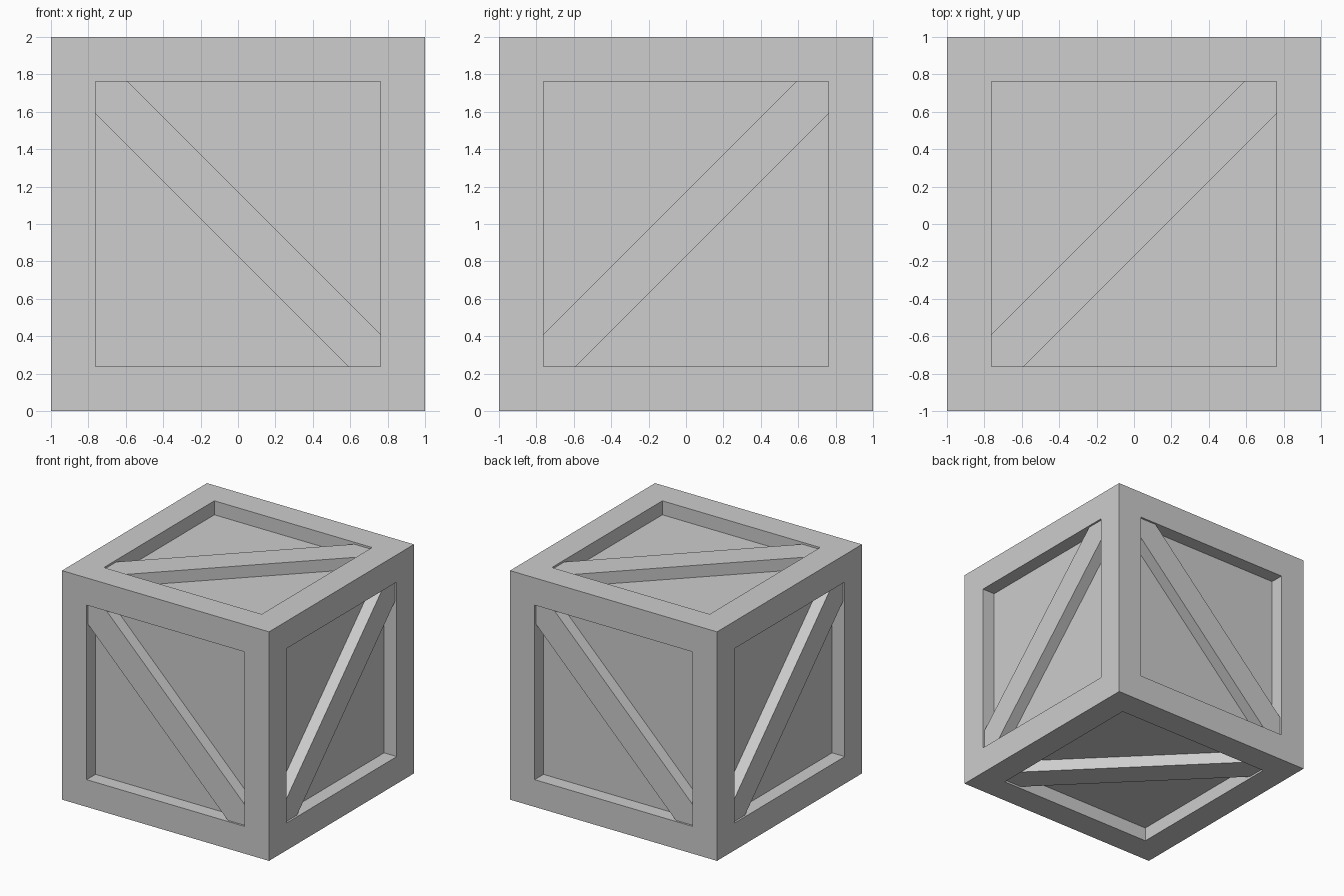
import bpy
import bmesh
from mathutils import Matrix, Vector

FRAME = 0.238        # width of the border on each side
PANEL_DEPTH = 0.122  # how far the panels sit behind the border
BRACE_DEPTH = 0.017  # how far the braces sit behind the border
BRACE_RUN = 0.172    # brace half-width measured along the border
EMBED = 0.02         # brace ends tucked into the border

cube = bpy.data.objects.get("Cube")
if cube:
    bpy.data.objects.remove(cube, do_unlink=True)

grey = bpy.data.materials.new("plain grey")
grey.use_nodes = True
grey.diffuse_color = (0.61, 0.61, 0.61, 1)
grey.node_tree.nodes["Principled BSDF"].inputs["Base Color"].default_value = grey.diffuse_color


def add_object(name, bm, matrix):
    bmesh.ops.recalc_face_normals(bm, faces=bm.faces)
    mesh = bpy.data.meshes.new(name)
    bm.to_mesh(mesh)
    bm.free()
    mesh.materials.append(grey)
    obj = bpy.data.objects.new(name, mesh)
    obj.matrix_world = matrix
    bpy.context.collection.objects.link(obj)


centre = Matrix.Translation((0, 0, 1))

# Crate body: a cube with a sunken panel in every side
bm = bmesh.new()
bmesh.ops.create_cube(bm, size=2)
sides = bm.faces[:]
bmesh.ops.inset_individual(bm, faces=sides, thickness=FRAME, use_even_offset=True)
for side in sides:
    inward = -side.normal.copy() * PANEL_DEPTH
    panel = bmesh.ops.extrude_discrete_faces(bm, faces=[side])["faces"][0]
    bmesh.ops.translate(bm, verts=panel.verts, vec=inward)
add_object("crate_body", bm, centre)


# Diagonal brace: pointed plank from corner to corner of a panel
def add_brace(name, u, v):
    w = 1 - FRAME + EMBED
    c = w - BRACE_RUN
    outline = [(-w, -w), (-c, -w), (w, c), (w, w), (c, w), (-w, -c)]
    bm = bmesh.new()
    base = bm.faces.new([bm.verts.new((x, y, 1 - PANEL_DEPTH - EMBED)) for x, y in outline])
    top = bmesh.ops.extrude_face_region(bm, geom=[base])["geom"]
    bmesh.ops.translate(bm, verts=[e for e in top if isinstance(e, bmesh.types.BMVert)],
                        vec=(0, 0, PANEL_DEPTH + EMBED - BRACE_DEPTH))
    turn = Matrix((u, v, u.cross(v))).transposed().to_4x4()
    add_object(name, bm, centre @ turn)


X, Y, Z = Vector((1, 0, 0)), Vector((0, 1, 0)), Vector((0, 0, 1))
for name, u, v in [("top_brace", X, Y), ("bottom_brace", X, -Y),
                   ("front_brace", Z, -X), ("back_brace", Z, X),
                   ("left_brace", Y, Z), ("right_brace", -Y, Z)]:
    add_brace(name, u, v)
